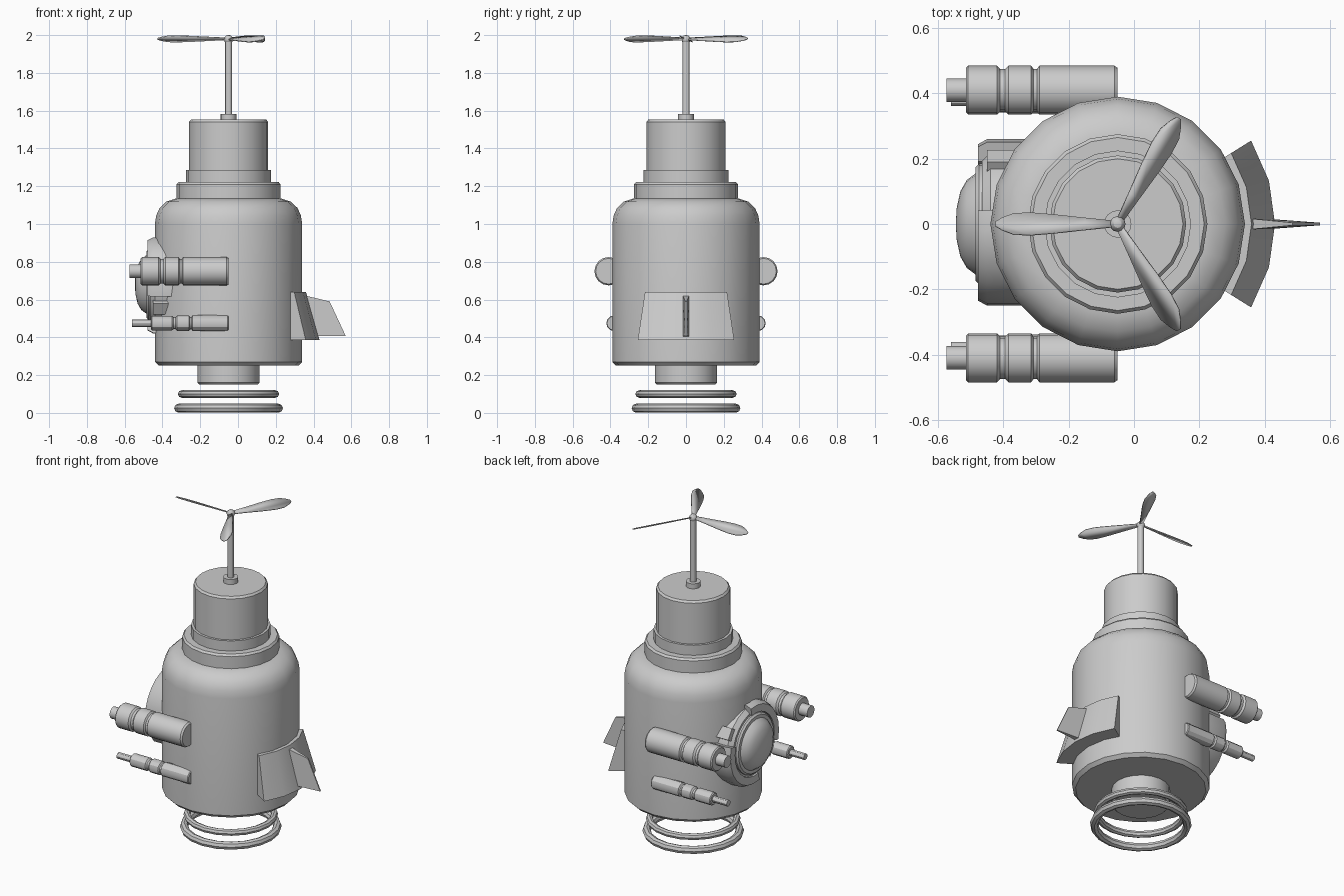
import bpy, bmesh, math
from mathutils import Matrix, Vector

if "Cube" in bpy.data.objects:
    bpy.data.objects.remove(bpy.data.objects["Cube"])

CX = -0.05                                   # main vertical axis
UP = Matrix.Translation((CX, 0, 0))


def along_x(y, z):
    """Local x,y,z become global y,z,x, so profile heights are global x."""
    return Matrix(((0, 0, 1, 0), (1, 0, 0, y), (0, 1, 0, z), (0, 0, 0, 1)))


def finish(name, bm, mat=Matrix()):
    bmesh.ops.remove_doubles(bm, verts=bm.verts, dist=1e-5)
    bmesh.ops.recalc_face_normals(bm, faces=bm.faces)
    bm.transform(mat)
    me = bpy.data.meshes.new(name)
    bm.to_mesh(me)
    bm.free()
    ob = bpy.data.objects.new(name, me)
    bpy.context.collection.objects.link(ob)
    return ob


def sweep(name, profile, mat, a0=0, a1=360, n=20, closed=False):
    """Turn an (r, h) profile about local z; partial sweeps get end caps."""
    bm = bmesh.new()
    rows = []
    for i in range(n + 1):
        a = math.radians(a0 + (a1 - a0) * i / n)
        rows.append([bm.verts.new((r * math.cos(a), r * math.sin(a), h)) for r, h in profile])
    m = len(profile)
    for p, q in zip(rows, rows[1:]):
        for j in range(m if closed else m - 1):
            k = (j + 1) % m
            bm.faces.new((p[j], q[j], q[k], p[k]))
    if a1 - a0 < 360:
        bm.faces.new(rows[0])
        bm.faces.new(rows[-1])
    bmesh.ops.dissolve_degenerate(bm, dist=1e-5, edges=bm.edges)
    return finish(name, bm, mat)


def box(name, size, mat):
    bm = bmesh.new()
    bmesh.ops.create_cube(bm, size=1, matrix=Matrix.Diagonal((*size, 1)))
    return finish(name, bm, mat)


# Body, stepped collar and head
sweep("body", [(0, .25), (.37, .25), (.39, .27), (.39, 1.0), (.383, 1.045), (.365, 1.085),
               (.33, 1.118), (.28, 1.135), (0, 1.135)], UP)
sweep("collar", [(0, 1.1), (.275, 1.1), (.275, 1.21), (.265, 1.222), (0, 1.222)], UP)
sweep("neck", [(0, 1.2), (.225, 1.2), (.225, 1.285), (0, 1.285)], UP)
sweep("head", [(0, 1.27), (.21, 1.27), (.21, 1.54), (.2, 1.552), (0, 1.552)], UP)

# Thruster stub and floating rings
sweep("thruster", [(0, .15), (.155, .15), (.165, .16), (.165, .27), (0, .27)], UP)
for name, r, z, t in (("upper_ring", .248, .1, .02), ("lower_ring", .264, .025, .024)):
    circle = [(r + t * math.cos(k * math.pi / 4), z + t * math.sin(k * math.pi / 4)) for k in range(8)]
    sweep(name, circle, UP, closed=True)

# Propeller mast, hub and three pitched blades
sweep("mast_base", [(0, 1.54), (.042, 1.54), (.042, 1.583), (0, 1.583)], UP, n=16)
sweep("mast", [(0, 1.57), (.019, 1.57), (.019, 1.98), (0, 1.98)], UP, n=12)
sweep("hub", [(.024 * math.sin(k * math.pi / 6), 1.977 - .024 * math.cos(k * math.pi / 6))
              for k in range(7)], UP, n=12)
half = [(.01, .01), (.1, .02), (.2, .032), (.27, .038), (.32, .035), (.355, .02), (.375, .007)]
for i, ang in enumerate((180, 60, -60)):
    bm = bmesh.new()
    pts = half + [(x, -y) for x, y in reversed(half)]
    bm.faces.new([bm.verts.new((x, y, 0)) for x, y in pts])
    rot = Matrix.Rotation(math.radians(ang), 4, 'Z') @ Matrix.Rotation(math.radians(25), 4, 'X')
    blade = finish(f"blade_{i + 1}", bm, Matrix.Translation((CX, 0, 1.98)) @ rot)
    mod = blade.modifiers.new("thickness", 'SOLIDIFY')
    mod.thickness, mod.offset = .006, 0

# Guns on both sides
big = [(0, -.515), (.035, -.515), (.035, -.575), (0, -.575)]
for side, s in (("left", 1), ("right", -1)):
    sweep(f"upper_gun_{side}", [
        (0, -.575), (.036, -.575), (.036, -.515), (.068, -.515), (.075, -.508), (.075, -.42),
        (.065, -.41), (.065, -.395), (.075, -.385), (.075, -.315), (.065, -.308), (.065, -.297),
        (.075, -.29), (.075, -.06), (.068, -.05), (0, -.05)], along_x(.41 * s, .75), n=16)
    sweep(f"lower_gun_{side}", [
        (0, -.56), (.019, -.56), (.019, -.46), (.034, -.46), (.039, -.455), (.039, -.35),
        (.032, -.342), (.032, -.33), (.041, -.322), (.041, -.26), (.033, -.254), (.033, -.246),
        (.042, -.24), (.042, -.055), (.038, -.05), (0, -.05)], along_x(.38 * s, .475), n=12)

# Round eye: base, rim, domed lens, two outer arcs and two lugs
EYE = along_x(0, .68)
sweep("eye_base", [(0, -.3), (.225, -.3), (.225, -.44), (.2, -.465), (0, -.465)], EYE, n=24)
sweep("eye_rim", [(.15, -.46), (.185, -.46), (.185, -.475), (.175, -.485), (.15, -.485)],
      EYE, n=24, closed=True)
sweep("eye_lens", [(.155, -.47), (.155, -.485), (.135, -.512), (.1, -.532), (.05, -.543), (0, -.546)],
      EYE, n=24)
arc = [(.19, -.3), (.25, -.3), (.25, -.45), (.235, -.478), (.19, -.478)]
sweep("eye_arc_lower", [(r * 1.04, h) for r, h in arc], EYE, -100, 15, 8, True)
sweep("eye_arc_upper", arc, EYE, 80, 195, 8, True)
for name, a in (("lug_upper", 32), ("lug_lower", 212)):
    box("eye_" + name, (.07, .07, .1),
        EYE @ Matrix.Rotation(math.radians(a), 4, 'Z') @ Matrix.Translation((.21, 0, -.4)))

# Flared tail plate and tapered fin
sweep("tail_plate", [(.36, .385), (.482, .385), (.41, .64), (.36, .64)], UP, -32, 32, 4, True)
bm = bmesh.new()
root, tip = [(.34, .625), (.38, .405)], [(.485, .59), (.57, .408)]
v = [bm.verts.new((x, s * w, z)) for s in (-1, 1)
     for x, z, w in [(*p, .018) for p in root] + [(*p, .004) for p in reversed(tip)]]
bm.faces.new(v[:4])
bm.faces.new(v[4:])
for i in range(4):
    j = (i + 1) % 4
    bm.faces.new((v[i], v[j], v[j + 4], v[i + 4]))
finish("tail_fin", bm)

# Smooth shading with sharp edges kept
bpy.ops.object.select_all(action='SELECT')
bpy.context.view_layer.objects.active = bpy.data.objects["body"]
bpy.ops.object.shade_smooth_by_angle(angle=math.radians(30))
